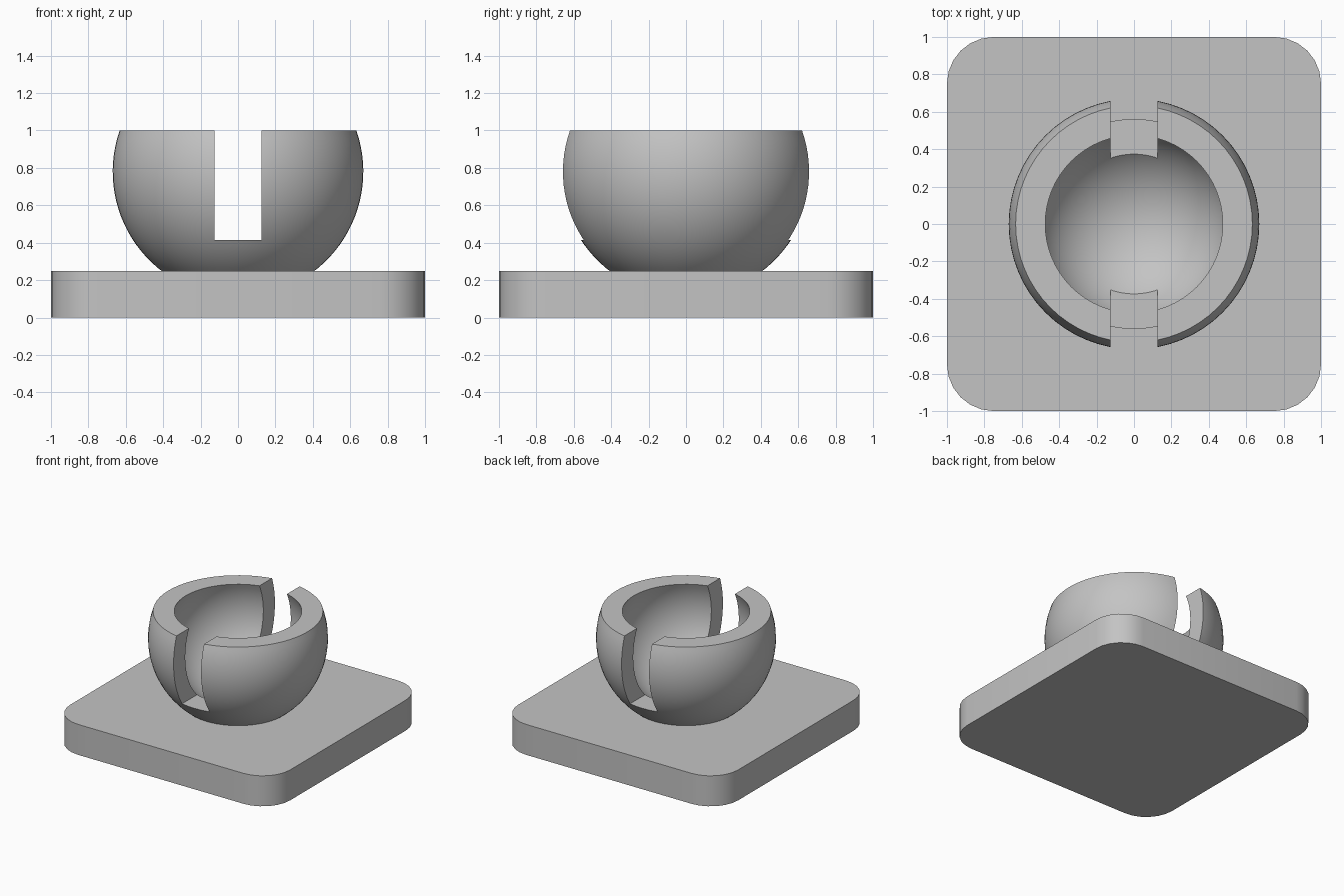
import bpy, bmesh
from math import sin, cos, asin, pi
from mathutils import Matrix, Vector

if "Cube" in bpy.data.objects:
    bpy.data.objects.remove(bpy.data.objects["Cube"], do_unlink=True)

PLATE_TOP = 0.25
CENTRE_Z, OUTER_R, INNER_R = 0.78, 0.67, 0.523
RIM_Z = 1.0
SLOT_WIDTH, SLOT_FLOOR = 0.25, 0.415

grey = bpy.data.materials.new("light grey")
grey.use_nodes = True
colour = (0.55, 0.55, 0.55, 1)
grey.diffuse_color = colour
grey.node_tree.nodes["Principled BSDF"].inputs["Base Color"].default_value = colour


def make_object(name, bm):
    bmesh.ops.recalc_face_normals(bm, faces=bm.faces)
    mesh = bpy.data.meshes.new(name)
    bm.to_mesh(mesh)
    bm.free()
    obj = bpy.data.objects.new(name, mesh)
    bpy.context.collection.objects.link(obj)
    mesh.materials.append(grey)
    return obj


def smooth(obj):
    bpy.ops.object.select_all(action='DESELECT')
    obj.select_set(True)
    bpy.context.view_layer.objects.active = obj
    bpy.ops.object.shade_smooth_by_angle(angle=pi / 6)


def arc(radius, start, end, steps):
    """Points in the xz plane on a circle about the ball centre."""
    angles = [start + (end - start) * i / steps for i in range(steps + 1)]
    return [Vector((radius * cos(a), 0, CENTRE_Z + radius * sin(a))) for a in angles]


# Square base plate with rounded upright corners
bm = bmesh.new()
bmesh.ops.create_cube(bm, size=1, matrix=Matrix.Translation((0, 0, PLATE_TOP / 2))
                      @ Matrix.Diagonal((2, 2, PLATE_TOP, 1)))
upright = [e for e in bm.edges if abs(e.verts[0].co.z - e.verts[1].co.z) > 0.1]
bmesh.ops.bevel(bm, geom=upright, offset=0.25, segments=6, profile=0.5, affect='EDGES')
smooth(make_object("base_plate", bm))

# Hollow ball socket, revolved from its wall section
outer = arc(OUTER_R, asin((PLATE_TOP - 0.01 - CENTRE_Z) / OUTER_R),
            asin((RIM_Z - CENTRE_Z) / OUTER_R), 20)
inner = arc(INNER_R, asin((RIM_Z - CENTRE_Z) / INNER_R), -pi / 2, 24)
profile = [Vector((0, 0, outer[0].z))] + outer + inner
bm = bmesh.new()
verts = [bm.verts.new(p) for p in profile]
edges = [bm.edges.new(pair) for pair in zip(verts, verts[1:])]
bmesh.ops.spin(bm, geom=verts + edges, cent=(0, 0, 0), axis=(0, 0, 1),
               angle=2 * pi, steps=64, use_duplicate=False)
bmesh.ops.remove_doubles(bm, verts=bm.verts, dist=0.0005)
socket = make_object("ball_socket", bm)

# Slot through the front and back walls
bm = bmesh.new()
bmesh.ops.create_cube(bm, size=1, matrix=Matrix.Translation((0, 0, SLOT_FLOOR + 0.5))
                      @ Matrix.Diagonal((SLOT_WIDTH, 2, 1, 1)))
cutter = make_object("slot_cutter", bm)
cut = socket.modifiers.new("slot", 'BOOLEAN')
cut.operation = 'DIFFERENCE'
cut.solver = 'EXACT'
cut.object = cutter
bpy.context.view_layer.objects.active = socket
bpy.ops.object.modifier_apply(modifier=cut.name)
bpy.data.objects.remove(cutter, do_unlink=True)
smooth(socket)
